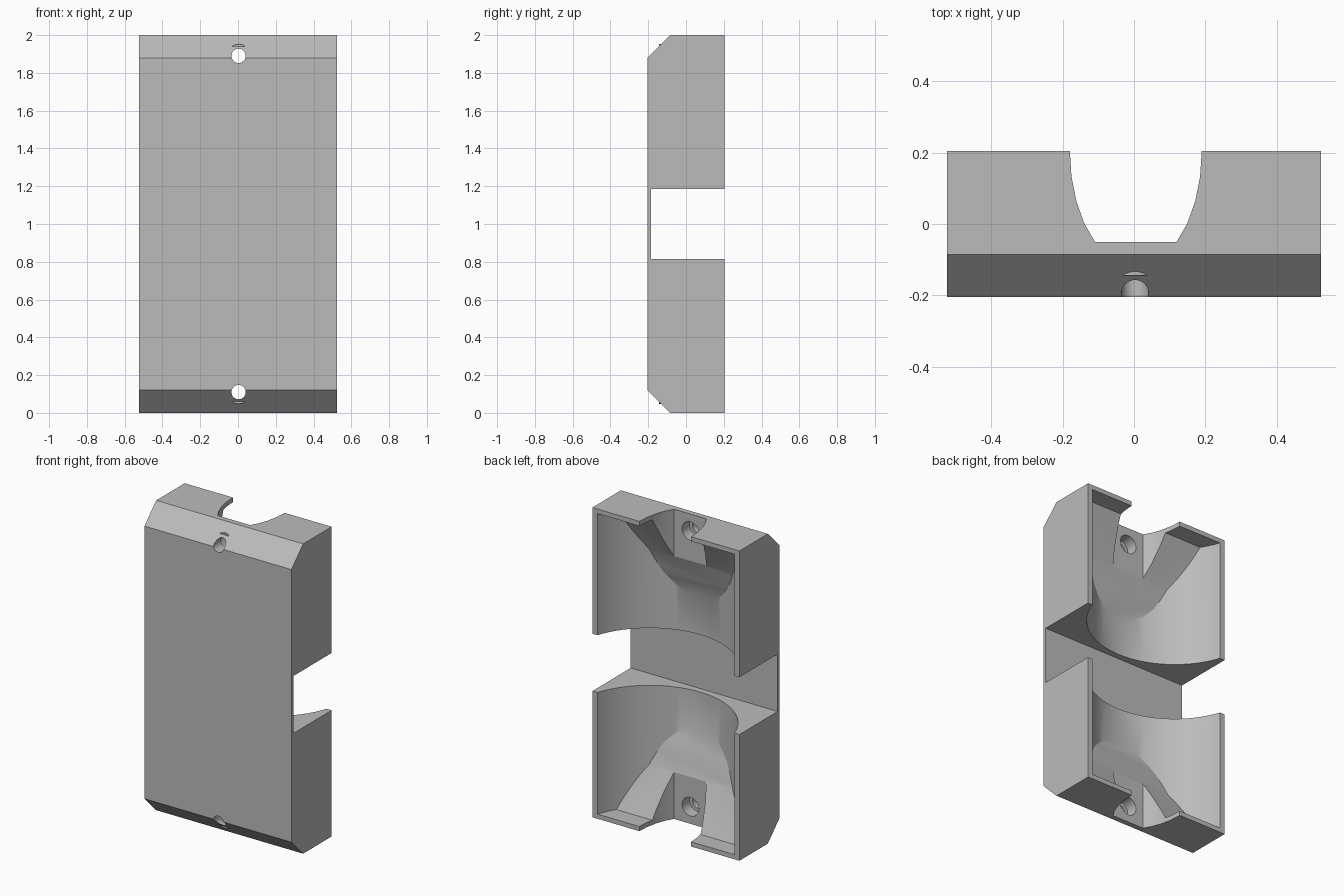
import bpy, bmesh, math
from mathutils import Vector, Matrix

if "Cube" in bpy.data.objects:
    bpy.data.objects.remove(bpy.data.objects["Cube"], do_unlink=True)

grey = bpy.data.materials.new("plain grey")
grey.use_nodes = True
COLOUR = (0.5, 0.5, 0.5, 1)
grey.diffuse_color = COLOUR
grey.node_tree.nodes["Principled BSDF"].inputs["Base Color"].default_value = COLOUR


def add_object(name, bm):
    bmesh.ops.recalc_face_normals(bm, faces=bm.faces)
    mesh = bpy.data.meshes.new(name)
    bm.to_mesh(mesh)
    bm.free()
    mesh.materials.append(grey)
    obj = bpy.data.objects.new(name, mesh)
    bpy.context.collection.objects.link(obj)
    return obj


def prism(name, points, axis, lo, hi):
    """Extrude a 2D outline along x (outline in y, z) or z (outline in x, y)."""
    bm = bmesh.new()
    place = (lambda p: (lo, p[0], p[1])) if axis == "x" else (lambda p: (p[0], p[1], lo))
    face = bm.faces.new([bm.verts.new(place(p)) for p in points])
    out = bmesh.ops.extrude_face_region(bm, geom=[face])
    step = Vector((hi - lo, 0, 0)) if axis == "x" else Vector((0, 0, hi - lo))
    bmesh.ops.translate(bm, vec=step, verts=[g for g in out["geom"] if isinstance(g, bmesh.types.BMVert)])
    return add_object(name, bm)


def rod(name, radius, x, z, y0, y1):
    """Cylinder lying along y."""
    bm = bmesh.new()
    matrix = Matrix.Translation((x, (y0 + y1) / 2, z)) @ Matrix.Rotation(math.pi / 2, 4, "X")
    bmesh.ops.create_cone(bm, cap_ends=True, segments=32, radius1=radius,
                          radius2=radius, depth=y1 - y0, matrix=matrix)
    return add_object(name, bm)


def combine(target, tool, operation):
    """Apply a boolean and discard the tool."""
    tool.hide_render = True
    mod = target.modifiers.new(operation, "BOOLEAN")
    mod.operation = operation
    mod.solver = "EXACT"
    mod.object = tool
    bpy.context.view_layer.objects.active = target
    bpy.ops.object.modifier_apply(modifier=mod.name)
    bpy.data.objects.remove(tool, do_unlink=True)


W, D, H = 0.525, 0.205, 2.0

# Block with chamfered front edges
body = prism("holder_body", [(D, 0), (D, H), (-0.085, H), (-D, 1.88), (-D, 0.12), (-0.085, 0)],
             "x", -W, W)

# Small disc lips that break through the chamfers
screw_heights = (0.11, H - 0.11)
for z in screw_heights:
    combine(body, rod("lip", 0.062, 0.003, z, -0.144, -0.115), "UNION")

# Round trough with ramped ends
centre, radius = 0.373, 0.518
trough = prism("trough", [(radius * math.cos(a), centre + radius * math.sin(a))
                          for a in (math.tau * i / 96 for i in range(96))], "z", 0, H)
ramp = [(0.09, 0.03), (-0.05, 0.303), (-0.09, 0.44), (-0.16, 0.62)]
outline = [(1, 0.03)] + ramp
outline += [(y, H - z) for y, z in reversed(outline)]
combine(trough, prism("ramps", outline, "x", -1, 1), "INTERSECT")
combine(body, trough, "DIFFERENCE")

# Tapered notch through both end walls
angles = [0.902 * i / 4 for i in range(5)]
side = [(0.185 * math.cos(a), D - 0.325 * math.sin(a)) for a in angles]
side = [(0.185, 0.4)] + side
notch = [(0.005 + x, y) for x, y in side] + [(0.005 - x, y) for x, y in reversed(side)]
combine(body, prism("notch", notch, "z", -0.1, H + 0.1), "DIFFERENCE")

# Wide slot across the middle of the back
combine(body, prism("slot", [(-0.185, 0.815), (0.4, 0.815), (0.4, 1.185), (-0.185, 1.185)],
                    "x", -1, 1), "DIFFERENCE")

# Screw holes with counterbores
for z in screw_heights:
    combine(body, rod("counterbore", 0.06, 0.003, z, -0.125, 0.1), "DIFFERENCE")
    combine(body, rod("screw_hole", 0.038, 0.003, z, -0.4, 0.1), "DIFFERENCE")

# Smooth curved walls, crisp edges
bpy.ops.object.select_all(action="DESELECT")
body.select_set(True)
bpy.context.view_layer.objects.active = body
bpy.ops.object.shade_smooth_by_angle(angle=math.radians(25))
